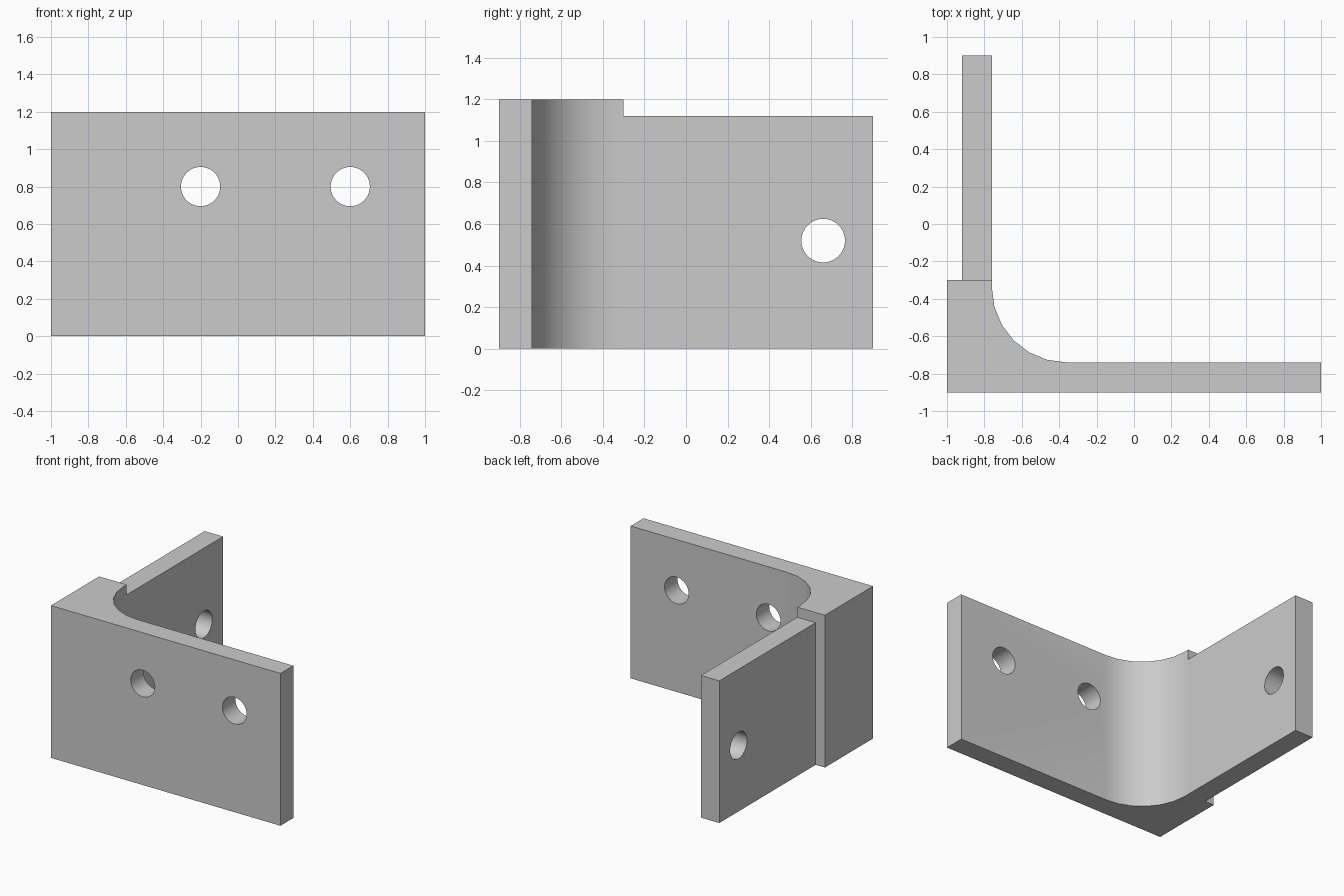
import bpy, bmesh, math
from mathutils import Matrix

cube = bpy.data.objects.get("Cube")
if cube:
    bpy.data.objects.remove(cube, do_unlink=True)

metal = bpy.data.materials.new("light_grey_metal")
metal.use_nodes = True
colour = (0.6, 0.6, 0.6, 1)
metal.diffuse_color = colour
metal.node_tree.nodes["Principled BSDF"].inputs["Base Color"].default_value = colour


def add_object(name, bm):
    mesh = bpy.data.meshes.new(name)
    bmesh.ops.recalc_face_normals(bm, faces=bm.faces)
    bm.to_mesh(mesh)
    bm.free()
    mesh.materials.append(metal)
    ob = bpy.data.objects.new(name, mesh)
    bpy.context.collection.objects.link(ob)
    return ob


def extruded(name, outline, height):
    bm = bmesh.new()
    face = bm.faces.new([bm.verts.new((x, y, 0)) for x, y in outline])
    top = bmesh.ops.extrude_face_region(bm, geom=[face])["geom"]
    verts = [v for v in top if isinstance(v, bmesh.types.BMVert)]
    bmesh.ops.translate(bm, verts=verts, vec=(0, 0, height))
    return add_object(name, bm)


def drill(target, centre, axis):
    bm = bmesh.new()
    matrix = Matrix.Translation(centre) @ Matrix.Rotation(math.pi / 2, 4, axis)
    bmesh.ops.create_cone(bm, cap_ends=True, segments=40, radius1=0.105,
                          radius2=0.105, depth=0.5, matrix=matrix)
    cutter = add_object("hole_cutter", bm)
    apply_boolean(target, cutter, "DIFFERENCE")


def apply_boolean(target, other, operation):
    mod = target.modifiers.new(operation.title(), "BOOLEAN")
    mod.operation = operation
    mod.solver = "EXACT"
    mod.object = other
    bpy.ops.object.select_all(action="DESELECT")
    bpy.context.view_layer.objects.active = target
    target.select_set(True)
    bpy.ops.object.modifier_apply(modifier=mod.name)
    bpy.data.objects.remove(other, do_unlink=True)


# Front plate with thick corner and concave inner fillet
inner_x, inner_y, radius = -0.76, -0.74, 0.4
fillet = []
for i in range(7):
    a = math.radians(270 - 15 * i)
    fillet.append((inner_x + radius + radius * math.cos(a),
                   inner_y + radius + radius * math.sin(a)))
outline = [(-1, -0.9), (1, -0.9), (1, inner_y)] + fillet + [(inner_x, -0.3), (-1, -0.3)]
bracket = extruded("corner_bracket", outline, 1.2)

# Thinner, lower side leg, joined to the corner
leg = extruded("side_leg", [(-0.92, -0.3), (inner_x, -0.3), (inner_x, 0.9), (-0.92, 0.9)], 1.12)
apply_boolean(bracket, leg, "UNION")

# Bolt holes
for x in (-0.2, 0.6):
    drill(bracket, (x, -0.82, 0.8), "X")
drill(bracket, (-0.84, 0.66, 0.52), "Y")

# Smooth fillet and holes, crisp edges elsewhere
bpy.ops.object.select_all(action="DESELECT")
bracket.select_set(True)
bpy.context.view_layer.objects.active = bracket
bpy.ops.object.shade_smooth_by_angle(angle=math.radians(30))
